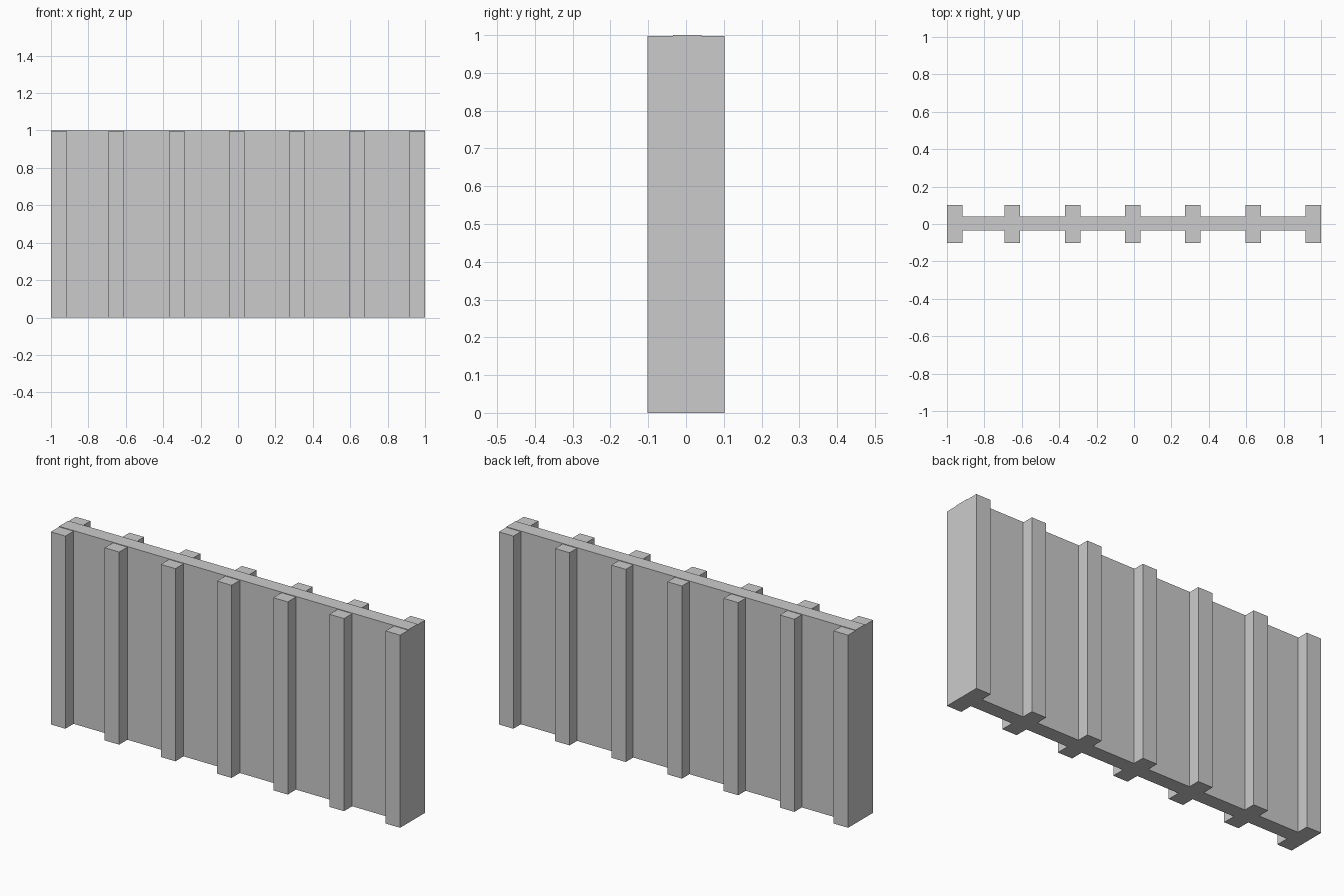
import bpy

if "Cube" in bpy.data.objects:
    bpy.data.objects.remove(bpy.data.objects["Cube"])

WALL_Y = (-0.035, 0.041)   # panel front and back faces
RIB_Y = 0.102              # ribs project this far on both sides
RIB_W = 0.083
RIB_TOP = 0.997            # ribs stop just below the panel top


def box(name, x0, x1, y0, y1, z0, z1):
    bpy.ops.mesh.primitive_cube_add(
        size=1, location=((x0 + x1) / 2, (y0 + y1) / 2, (z0 + z1) / 2))
    ob = bpy.context.object
    ob.name = name
    ob.scale = (x1 - x0, y1 - y0, z1 - z0)
    bpy.ops.object.transform_apply(location=False, rotation=False, scale=True)
    return ob


# Long flat panel
box("wall_panel", -1, 1, *WALL_Y, 0, 1)

# Vertical ribs on both faces: left end, then an even pitch to the right end
rib_starts = [-1.0] + [-0.692 + 0.3218 * i for i in range(6)]
for i, x in enumerate(rib_starts, 1):
    box(f"front_rib_{i}", x, x + RIB_W, -RIB_Y, WALL_Y[0], 0, RIB_TOP)
    box(f"back_rib_{i}", x, x + RIB_W, WALL_Y[1], RIB_Y, 0, RIB_TOP)
